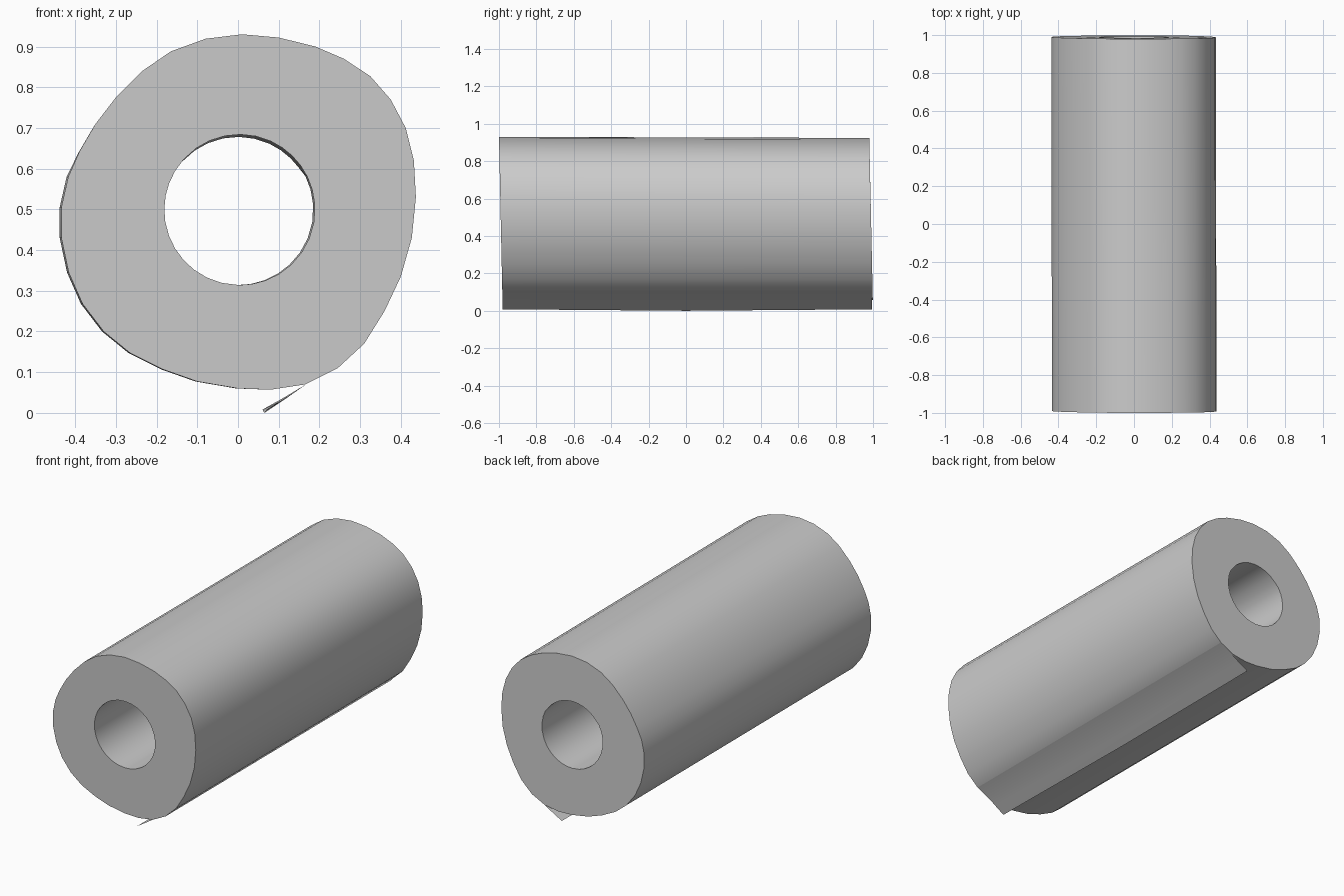
import bpy, bmesh, math

if "Cube" in bpy.data.objects:
    bpy.data.objects.remove(bpy.data.objects["Cube"])

# Outer outline (x, z) of the rolled sheet, clockwise from the top
OUTLINE = [(.01, .93), (.10, .922), (.19, .90), (.26, .87), (.325, .827), (.375, .77),
           (.412, .70), (.432, .62), (.437, .53), (.427, .43), (.40, .335), (.36, .25),
           (.31, .17), (.245, .11), (.165, .07), (.08, .057), (0, .06), (-.10, .077),
           (-.185, .107), (-.265, .147), (-.33, .20), (-.382, .268), (-.416, .345),
           (-.434, .43), (-.434, .505), (-.417, .58), (-.388, .645), (-.35, .71),
           (-.30, .775), (-.235, .84), (-.165, .888), (-.08, .919)]
CX, CZ, HOLE_R = .004, .499, .185


def end_y(z, side):
    """Roll ends lean slightly: the top is pushed towards the front."""
    return side * .99 - .010 * (z - .465) / .465


def finish(bm, name):
    bmesh.ops.recalc_face_normals(bm, faces=bm.faces)
    mesh = bpy.data.meshes.new(name)
    bm.to_mesh(mesh)
    bm.free()
    obj = bpy.data.objects.new(name, mesh)
    bpy.context.collection.objects.link(obj)
    bpy.ops.object.select_all(action='DESELECT')
    obj.select_set(True)
    bpy.context.view_layer.objects.active = obj
    bpy.ops.object.shade_smooth_by_angle(angle=math.radians(35))
    return obj


# Roll body: outer and inner walls joined by flat ring ends
hole = []
for x, z in OUTLINE:
    a = math.atan2(z - CZ, x - CX)
    hole.append((CX + HOLE_R * math.cos(a), CZ + HOLE_R * math.sin(a)))

bm = bmesh.new()


def ring(points, side):
    dx = -.004 if side > 0 else 0
    return [bm.verts.new((x + dx, end_y(z, side), z - (.006 if side > 0 and z > .6 else 0)))
            for x, z in points]


rings = [ring(OUTLINE, -1), ring(OUTLINE, 1), ring(hole, 1), ring(hole, -1)]
n = len(OUTLINE)
for k in range(4):
    a, b = rings[k], rings[(k + 1) % 4]
    for i in range(n):
        j = (i + 1) % n
        bm.faces.new((a[i], a[j], b[j], b[i]))
finish(bm, "paper_roll")

# Loose end: thin sheet leaving the roll along the underside
bm = bmesh.new()
rows = []
for y, tip in ((-.98, (.070, .008)), (0, (.065, .0)), (.995, (.060, .008))):
    mid = ((.167 + tip[0]) / 2, (.07 + tip[1]) / 2 - .001)
    rows.append([bm.verts.new((x, y, z)) for x, z in ((.245, .109), (.167, .07), mid, tip)])
for a, b in zip(rows, rows[1:]):
    for i in range(3):
        bm.faces.new((a[i], a[i + 1], b[i + 1], b[i]))
finish(bm, "loose_end")
